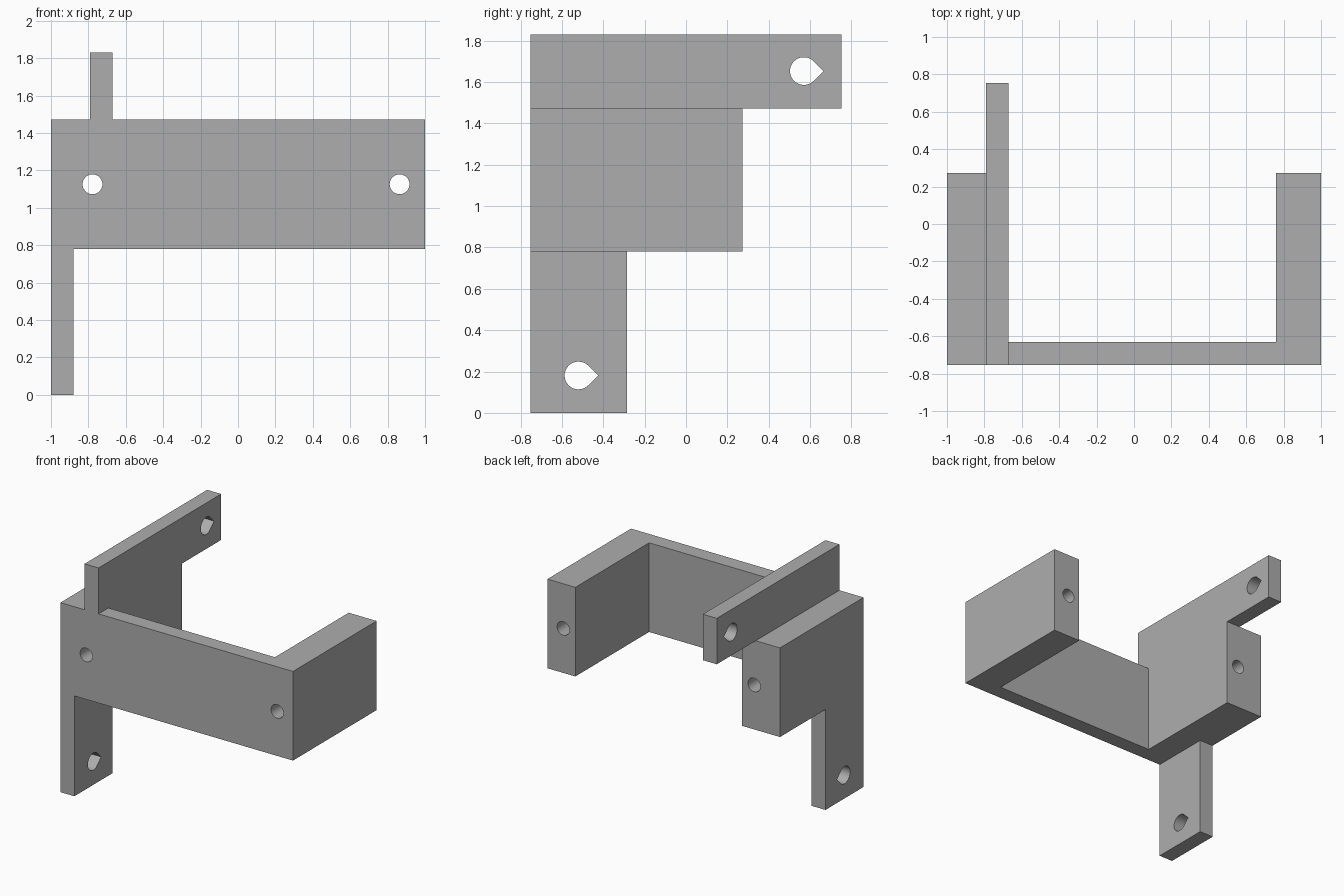
import bpy, bmesh, math
from mathutils import Vector

default = bpy.data.objects.get("Cube")
if default:
    bpy.data.objects.remove(default, do_unlink=True)

grey = bpy.data.materials.new("plain grey")
grey.use_nodes = True
colour = (0.42, 0.42, 0.42, 1)
grey.diffuse_color = colour
grey.node_tree.nodes["Principled BSDF"].inputs["Base Color"].default_value = colour

# Shared dimensions
FRONT, BACK = -0.753, 0.753
ARM_BACK, PLATE_BACK, LEG_BACK = 0.274, -0.632, -0.285
BODY_BOTTOM, BODY_TOP, TOP = 0.78, 1.473, 1.83
INNER_RIGHT, INNER_LEFT = -0.672, 0.76


def prism(name, points, direction):
    """Extrude a closed outline along a direction."""
    bm = bmesh.new()
    face = bm.faces.new([bm.verts.new(p) for p in points])
    grown = bmesh.ops.extrude_face_region(bm, geom=[face])
    moved = [v for v in grown["geom"] if isinstance(v, bmesh.types.BMVert)]
    bmesh.ops.translate(bm, verts=moved, vec=Vector(direction))
    bmesh.ops.recalc_face_normals(bm, faces=bm.faces)
    mesh = bpy.data.meshes.new(name)
    bm.to_mesh(mesh)
    bm.free()
    mesh.materials.append(grey)
    obj = bpy.data.objects.new(name, mesh)
    bpy.context.collection.objects.link(obj)
    return obj


def combine(target, other, operation):
    """Apply one boolean and discard the helper."""
    other.hide_render = True
    mod = target.modifiers.new(operation, 'BOOLEAN')
    mod.operation = operation
    mod.solver = 'EXACT'
    mod.object = other
    bpy.context.view_layer.objects.active = target
    bpy.ops.object.modifier_apply(modifier=mod.name)
    bpy.data.objects.remove(other, do_unlink=True)


def side_plate(name, x0, x1, y1, z0, z1):
    outline = [(x0, FRONT, z0), (x0, y1, z0), (x0, y1, z1), (x0, FRONT, z1)]
    return prism(name, outline, (x1 - x0, 0, 0))


def circle(radius, start, end, steps):
    angles = [start + (end - start) * i / steps for i in range(steps + 1)]
    return [(radius * math.cos(a), radius * math.sin(a)) for a in angles]


# U-shaped body: front plate with two thick arms
u_outline = [(-1, FRONT), (1, FRONT), (1, ARM_BACK), (INNER_LEFT, ARM_BACK),
             (INNER_LEFT, PLATE_BACK), (INNER_RIGHT, PLATE_BACK),
             (INNER_RIGHT, ARM_BACK), (-1, ARM_BACK)]
bracket = prism("bracket_body", [(x, y, BODY_BOTTOM) for x, y in u_outline],
                (0, 0, BODY_TOP - BODY_BOTTOM))

# Upper mounting bar and lower mounting leg
combine(bracket, side_plate("upper_bar", -0.792, INNER_RIGHT, BACK, BODY_TOP, TOP), 'UNION')
combine(bracket, side_plate("lower_leg", -1, -0.88, LEG_BACK, 0, BODY_BOTTOM), 'UNION')

# Round holes running the full depth of each arm
for x in (-0.778, 0.864):
    ring = circle(0.053, 0, math.tau, 40)[:-1]
    cutter = prism("arm_hole", [(x + a, -1, 1.126 + b) for a, b in ring], (0, 2, 0))
    combine(bracket, cutter, 'DIFFERENCE')

# Teardrop holes through the bar and leg, pointed towards the back
R = 0.067
teardrop = circle(R, math.pi / 4, math.tau - math.pi / 4, 32) + [(R * math.sqrt(2), 0)]
for x, y, z in ((-0.85, 0.57, 1.653), (-1.05, -0.52, 0.181)):
    cutter = prism("teardrop_hole", [(x, y + a, z + b) for a, b in teardrop], (0.25, 0, 0))
    combine(bracket, cutter, 'DIFFERENCE')

# Merge flush faces, then smooth only the hole walls
bm = bmesh.new()
bm.from_mesh(bracket.data)
bmesh.ops.remove_doubles(bm, verts=bm.verts, dist=0.0002)
bmesh.ops.dissolve_limit(bm, angle_limit=0.01, verts=bm.verts, edges=bm.edges)
bm.to_mesh(bracket.data)
bm.free()
bpy.ops.object.select_all(action='DESELECT')
bracket.select_set(True)
bpy.context.view_layer.objects.active = bracket
bpy.ops.object.shade_smooth_by_angle(angle=math.radians(30))
